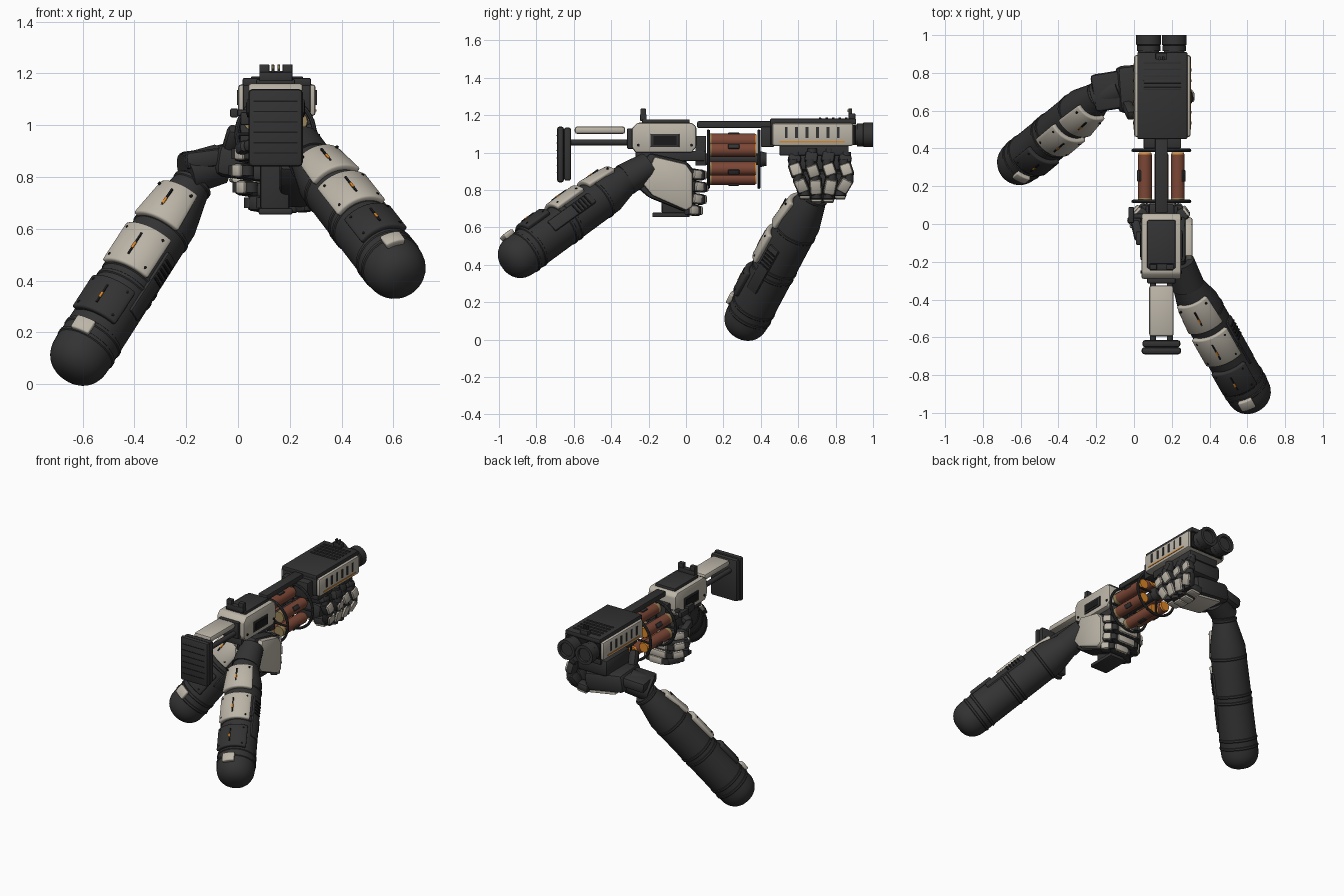
import bpy, bmesh, math
from mathutils import Vector, Matrix

cube = bpy.data.objects.get("Cube")
if cube:
    bpy.data.objects.remove(cube, do_unlink=True)


def material(name, r, g, b):
    m = bpy.data.materials.new(name)
    m.use_nodes = True
    m.diffuse_color = (r, g, b, 1)
    m.node_tree.nodes["Principled BSDF"].inputs["Base Color"].default_value = (r, g, b, 1)
    return m


DARK = material("charcoal", .033, .033, .034)
BLACK = material("black", .010, .010, .011)
BEIGE = material("warm_beige", .50, .46, .39)
BROWN = material("red_brown", .20, .062, .036)
ORANGE = material("orange", .72, .24, .02)
BRASS = material("brass", .33, .24, .10)
CX, DRUM_Z = .145, .965
made = []


def finish(name, bm, mat, matrix=None, bevel=0):
    bmesh.ops.recalc_face_normals(bm, faces=bm.faces[:])
    if bevel:
        bmesh.ops.bevel(bm, geom=bm.edges[:], offset=bevel, segments=2, profile=.5,
                        affect='EDGES', clamp_overlap=True)
    mesh = bpy.data.meshes.new(name)
    bm.to_mesh(mesh)
    bm.free()
    mesh.materials.append(mat)
    ob = bpy.data.objects.new(name, mesh)
    bpy.context.collection.objects.link(ob)
    if matrix:
        ob.matrix_world = matrix
    made.append(ob)
    return ob


def frame(origin, axis, out):
    """Local z along axis, local x towards out."""
    z = Vector(axis).normalized()
    x = Vector(out)
    x = (x - z * x.dot(z)).normalized()
    m = Matrix((x, z.cross(x), z)).transposed().to_4x4()
    m.translation = Vector(origin)
    return m


def box(name, lo, hi, mat, bevel=.006, matrix=None):
    lo, hi = Vector(lo), Vector(hi)
    bm = bmesh.new()
    bmesh.ops.create_cube(bm, size=1)
    for v in bm.verts:
        v.co = Vector([a + (b - a) * (c + .5) for a, b, c in zip(lo, hi, v.co)])
    return finish(name, bm, mat, matrix, bevel)


def bar(name, p0, p1, out, thick, width, mat, bevel=.01, lift=0):
    p0, p1 = Vector(p0), Vector(p1)
    f = frame(p0, p1 - p0, out)
    return box(name, (lift - thick / 2, -width / 2, 0),
               (lift + thick / 2, width / 2, (p1 - p0).length), mat, bevel, f)


def tube(name, p0, p1, r0, r1, mat, seg=24, parent=None):
    p0, p1 = Vector(p0), Vector(p1)
    d = p1 - p0
    f = Matrix.Translation((p0 + p1) / 2) @ d.to_track_quat('Z', 'Y').to_matrix().to_4x4()
    bm = bmesh.new()
    bmesh.ops.create_cone(bm, cap_ends=True, segments=seg, radius1=r0, radius2=r1, depth=d.length)
    return finish(name, bm, mat, parent @ f if parent else f)


def prism(name, yz, x0, x1, mat, bevel=.008):
    bm = bmesh.new()
    face = bm.faces.new([bm.verts.new((x0, y, z)) for y, z in yz])
    geo = bmesh.ops.extrude_face_region(bm, geom=[face])["geom"]
    bmesh.ops.translate(bm, vec=(x1 - x0, 0, 0),
                        verts=[g for g in geo if isinstance(g, bmesh.types.BMVert)])
    return finish(name, bm, mat, None, bevel)


def lathe(name, matrix, profile, mat, half=math.pi, seg=32):
    """Turned surface; a smaller half angle gives a curved plate about local x."""
    bm = bmesh.new()
    full = half >= math.pi
    rows = [[bm.verts.new((r * math.cos(a), r * math.sin(a), s))
             for a in [-half + 2 * half * i / seg for i in range(seg if full else seg + 1)]]
            for r, s in profile]
    for lower, upper in zip(rows, rows[1:]):
        n = len(lower)
        for i in range(n if full else n - 1):
            j = (i + 1) % n
            bm.faces.new((lower[i], lower[j], upper[j], upper[i]))
    if full:
        bm.faces.new(rows[0])
        bm.faces.new(rows[-1])
    return finish(name, bm, mat, matrix)


def plate(name, matrix, r0, r1, s0, s1, half, mat):
    ob = lathe(name, matrix, [(r0, s0), (r1, s1)], mat, half, 12)
    sol = ob.modifiers.new("thickness", 'SOLIDIFY')
    sol.thickness, sol.offset = .028, 0
    bev = ob.modifiers.new("soft_edges", 'BEVEL')
    bev.width, bev.segments, bev.limit_method = .008, 2, 'ANGLE'


# Armoured forearms: full width almost to the wrist, then a quick taper
def arm(side, start, end, out, spots, pod):
    start, end = Vector(start), Vector(end)
    f = frame(start, end - start, out)
    length = (end - start).length
    radius = lambda s: .120 - .008 * s / length - .042 * max(0, s / length - .78) / .22
    dome = [(.12 * math.sin(a) ** .85, -.12 * math.cos(a) ** .85)
            for a in [math.pi / 2 * i / 9 for i in range(1, 9)]]
    body = [(radius(t * length), t * length) for t in (0, .2, .4, .6, .78, 1)]
    lathe(side + "_forearm", f, dome + body, DARK)
    for i, t in enumerate((.02, .08, .36, .41, .69, .97)):
        s, r = t * length, radius(t * length)
        lathe(f"{side}_band_{i}", f, [(r, s), (r + .004, s + .004), (r + .004, s + .016), (r - .002, s + .02)], DARK)
    # plates from elbow to wrist: small, dark, large, large
    for i, (s, h, a, mat) in enumerate(zip(spots, (.03, .08, .095, .09), (.30, .8, .86, .86),
                                           (BEIGE, DARK, BEIGE, BEIGE))):
        r0, r1 = radius(s - h) + .009, radius(s + h) + .011
        plate(f"{side}_plate_{i}", f, r0, r1, s - h, s + h, a, mat)
        if i:
            mid = (r0 + r1) / 2 + .014
            box(f"{side}_slit_{i}", (mid - .004, -.004, s - h * .55), (mid + .004, .004, s + h * .55), BLACK, 0, f)
            box(f"{side}_light_{i}", (mid - .003, -.005, s - h * .25), (mid + .005, .005, s + h * .05), ORANGE, 0, f)
            for k in (-1, 1):
                for q in (-1, 1):
                    d = Vector((math.cos(a * .72 * k), math.sin(a * .72 * k), 0))
                    p = d * (mid - .006) + Vector((0, 0, s + q * h * .72))
                    tube(f"{side}_screw", p, p + d * .008, .006, .006, BLACK, 8, f)
    # ribbed pod beside the plates
    g = f @ Matrix.Rotation(pod, 4, 'Z')
    s = length * .42
    box(side + "_pod", (.09, -.035, s - .15), (.124, .035, s + .15), DARK, .01, g)
    for k in range(5):
        z = s + .02 + k * .022
        box(f"{side}_pod_rib_{k}", (.115, -.028, z), (.129, .028, z + .01), BLACK, .002, g)


arm("rear", (.6, -.88, .455), (.265, -.29, .88), (-.24, -.14, 1), (0, .16, .385, .61), 1.35)
arm("fore", (-.6, .33, .12), (-.17, .69, .78), (-.2, -.8, .45), (.05, .20, .455, .69), 1.3)


def finger(name, pts, outs, width, shells):
    """Dark jointed finger with beige shells on its first links."""
    for i, (a, b) in enumerate(zip(pts, pts[1:])):
        bar(f"{name}_link_{i}", a, b, outs[i], .05, width, DARK, .014)
        a, b = Vector(a), Vector(b)
        if i < shells:
            bar(f"{name}_shell_{i}", a.lerp(b, .1), a.lerp(b, .9), outs[i], .024, width * .84, BEIGE, .01, .024)
        tube(f"{name}_joint_{i}", b - Vector((0, 0, .02)), b + Vector((0, 0, .02)), .026, .026, DARK, 12)


# Rear hand wrapped round the grip
tube("rear_cuff", (.285, -.325, .855), (.245, -.2, .93), .088, .075, DARK)
hand = [(-.28, .83), (-.2, 1.0), (0, .955), (.05, .9), (.05, .70), (0, .68), (-.2, .76)]
prism("rear_palm", hand, .16, .275, DARK, .02)
prism("rear_hand_plate", [(-.23, .83), (-.17, .98), (0, .94), (.035, .89), (.035, .71), (0, .69), (-.18, .77)],
      .265, .31, BEIGE, .012)
for k, (y, z, tip) in enumerate(((.05, .885, 0), (.06, .82, -.01), (.05, .755, .005), (.03, .695, .05))):
    finger(f"rear_finger_{k}", [(.275, y - .03, z), (.235, y + .025, z - .005), (.06 + tip, y + .025, z - .005),
                                (tip, y - .04, z + .005), (.045 + tip, y - .075, z + .005)],
           [(1, 1, 0), (0, 1, 0), (-1, .6, 0), (-.4, -1, 0)], .058, 4 if k < 3 else 2)
bar("rear_thumb", (.2, -.17, .93), (.03, -.08, .92), (0, 0, 1), .05, .06, DARK, .02)
bar("rear_thumb_tip", (.03, -.09, .92), (.005, .02, .90), (-1, 0, 0), .05, .05, DARK, .02)
prism("grip", [(-.14, 1.0), (0, 1.0), (.02, .67), (-.13, .67)], .085, .2, DARK, .015)
box("grip_base", (.08, -.18, .655), (.21, .02, .68), DARK)

# Fore hand under the handguard
tube("fore_cuff", (-.2, .665, .81), (-.07, .715, .85), .082, .078, DARK)
bar("fore_wrist_guard", (-.215, .69, .86), (-.06, .715, .88), (0, 0, 1), .07, .2, DARK, .02)
bar("fore_palm", (-.09, .71, .87), (.19, .73, .83), (0, 0, 1), .13, .25, DARK, .035)
bar("fore_hand_plate", (-.03, .72, .79), (.17, .73, .76), (0, 0, -1), .02, .2, BEIGE, .01)
box("fore_palm_pad", (.0, .59, .90), (.235, .86, 1.02), DARK, .03)
for k in range(4):
    low, mid, top = .635 + .063 * k, .60 + .09 * k, .575 + .09 * k
    drop, push = .018 * abs(k - 1.5), .03 if k == 1 else 0
    finger(f"fore_finger_{k}", [(.15, low, .755 + drop), (.24, low, .765 + drop), (.268, mid, .87),
                                (.26 + push, top, .945), (.24 + push, top + .01, 1.01 - drop)],
           [(0, 0, -1), (1, 0, -.4), (1, 0, 0), (1, 0, .2)], .07, 3)
bar("fore_thumb", (-.04, .64, .89), (-.01, .57, .99), (-1, 0, 0), .055, .06, DARK, .02)

# Stock
box("butt_pad", (.04, -.69, .84), (.25, -.652, 1.14), DARK, .016)
box("butt_plate", (.045, -.652, .85), (.245, -.615, 1.135), DARK, .012)
for k in range(6):
    box(f"butt_rib_{k}", (.06, -.692, .89 + k * .04), (.23, -.685, .895 + k * .04), BLACK, 0)
for x in (.1, .19):
    tube("stock_rail", (x, -.62, 1.055), (x, -.28, 1.055), .016, .016, DARK, 12)
box("cheek_rest", (.08, -.595, 1.1), (.21, -.325, 1.14), BEIGE, .014)

# Receiver
prism("receiver", [(-.29, 1.03), (-.27, 1.0), (.03, 1.0), (.055, 1.03), (.055, 1.14), (.03, 1.16), (-.26, 1.16),
                   (-.29, 1.13)], .04, .25, BEIGE, .01)
box("receiver_frame", (.075, -.27, .955), (.215, .1, 1.01), DARK)
box("receiver_back", (.07, -.315, 1.02), (.22, -.28, 1.13), DARK)
box("receiver_front", (.08, .05, .93), (.21, .108, 1.09), DARK)
box("receiver_top", (.07, -.235, 1.15), (.22, .02, 1.178), DARK)
for x in (.04, .25):
    box("side_port_frame", (x - .006, -.19, 1.03), (x + .006, -.035, 1.1), DARK, .004)
    box("side_port", (x - .009, -.175, 1.042), (x + .009, -.05, 1.088), BLACK, 0)
    for y in (-.255, .03):
        tube("receiver_pin", (x - .005, y, 1.04), (x + .005, y, 1.04), .008, .008, BLACK, 10)
box("charging_lever", (-.03, .005, 1.03), (.0, .09, 1.065), DARK)
box("lever_arm", (-.01, .03, 1.035), (.09, .055, 1.06), DARK)
box("selector", (.01, -.11, 1.0), (.05, -.04, 1.05), DARK)
box("rear_sight", (.083, -.245, 1.17), (.21, -.21, 1.205), DARK, .003)
for x in (.083, .172):
    box("rear_sight_post", (x, -.243, 1.195), (x + .038, -.213, 1.235), DARK, .003)

# Rotating drum: six shells around the shaft, one straight up
box("top_beam", (.112, .06, 1.132), (.178, .46, 1.168), DARK)
tube("drum_shaft", (CX, .08, DRUM_Z), (CX, .4, DRUM_Z), .03, .03, DARK)
tube("drum_knob", (CX, .385, DRUM_Z), (CX, .43, DRUM_Z), .045, .035, DARK)
for k in range(6):
    a = math.radians(30 + 60 * k)
    d = Vector((math.cos(a), 0, math.sin(a)))
    c = Vector((CX, 0, DRUM_Z)) + d * .1
    at = lambda y: c + Vector((0, y, 0))
    tube("shell_body", at(.137), at(.368), .037, .037, BROWN)
    tube("shell_base", at(.112), at(.138), .036, .037, BRASS)
    tube("shell_tip", at(.367), at(.378), .036, .032, ORANGE)
    bar("shell_clip", at(.225) + d * .03, at(.285) + d * .03, d, .024, .028, DARK, .004)
for y in (.12, .39):
    bpy.ops.mesh.primitive_torus_add(location=(CX, y, DRUM_Z), rotation=(math.pi / 2, 0, 0), major_segments=40,
                                     minor_segments=8, major_radius=.15, minor_radius=.009)
    ring = bpy.context.object
    ring.name = "drum_ring"
    ring.data.materials.append(DARK)
    made.append(ring)
    for d in (Vector((0, 0, .148)), Vector((.148, 0, 0))):
        c = Vector((CX, y, DRUM_Z))
        tube("ring_spoke", c - d, c + d, .007, .007, DARK, 8)

# Handguard and twin barrels
box("handguard", (0, .46, 1.035), (.3, .895, 1.158), BEIGE, .014)
box("handguard_back", (.02, .452, 1.04), (.28, .47, 1.155), DARK, .004)
box("handguard_mount", (.05, .4, 1.03), (.25, .47, 1.14), DARK)
box("handguard_keel", (.04, .5, .985), (.26, .87, 1.04), DARK)
box("handguard_cover", (.018, .45, 1.152), (.282, .91, 1.182), DARK)
box("handguard_cap", (.02, .885, 1.04), (.28, .905, 1.15), BLACK)
for k in range(5):
    box(f"cover_rib_{k}", (.05, .71 + k * .035, 1.18), (.25, .724 + k * .035, 1.187), DARK, .002)
for x in (0, .3):
    box("guard_stripe", (x - .003, .5, 1.053), (x + .003, .85, 1.061), ORANGE, 0)
    for k in range(6):
        y = .528 + k * .056
        box("guard_vent", (x - .004, y, 1.078), (x + .004, y + .014, 1.136), DARK, 0)
for x in (.077, .213):
    tube("barrel", (x, .88, 1.095), (x, .945, 1.095), .055, .055, DARK)
    for y, r in ((.915, .062), (.955, .066)):
        tube("barrel_collar", (x, y, 1.095), (x, y + .03, 1.095), r, r, DARK)
    f = frame((x, .94, 1.095), (0, 1, 0), (1, 0, 0))
    lathe("muzzle", f, [(.05, 0), (.066, .01), (.066, .06), (.046, .06), (.042, .02)], DARK)
    tube("bore", (x, .95, 1.095), (x, .972, 1.095), .043, .043, BLACK)
box("front_sight", (.115, .87, 1.18), (.175, .905, 1.21), DARK, .003)
for x in (.13, .152):
    box("front_sight_post", (x, .868, 1.2), (x + .01, .888, 1.235), DARK, .002)
    box("front_sight_dot", (x + .002, .864, 1.218), (x + .008, .87, 1.23), BRASS, 0)

bpy.ops.object.select_all(action='DESELECT')
for ob in made:
    ob.select_set(True)
bpy.context.view_layer.objects.active = made[0]
bpy.ops.object.shade_smooth_by_angle(angle=math.radians(35))
